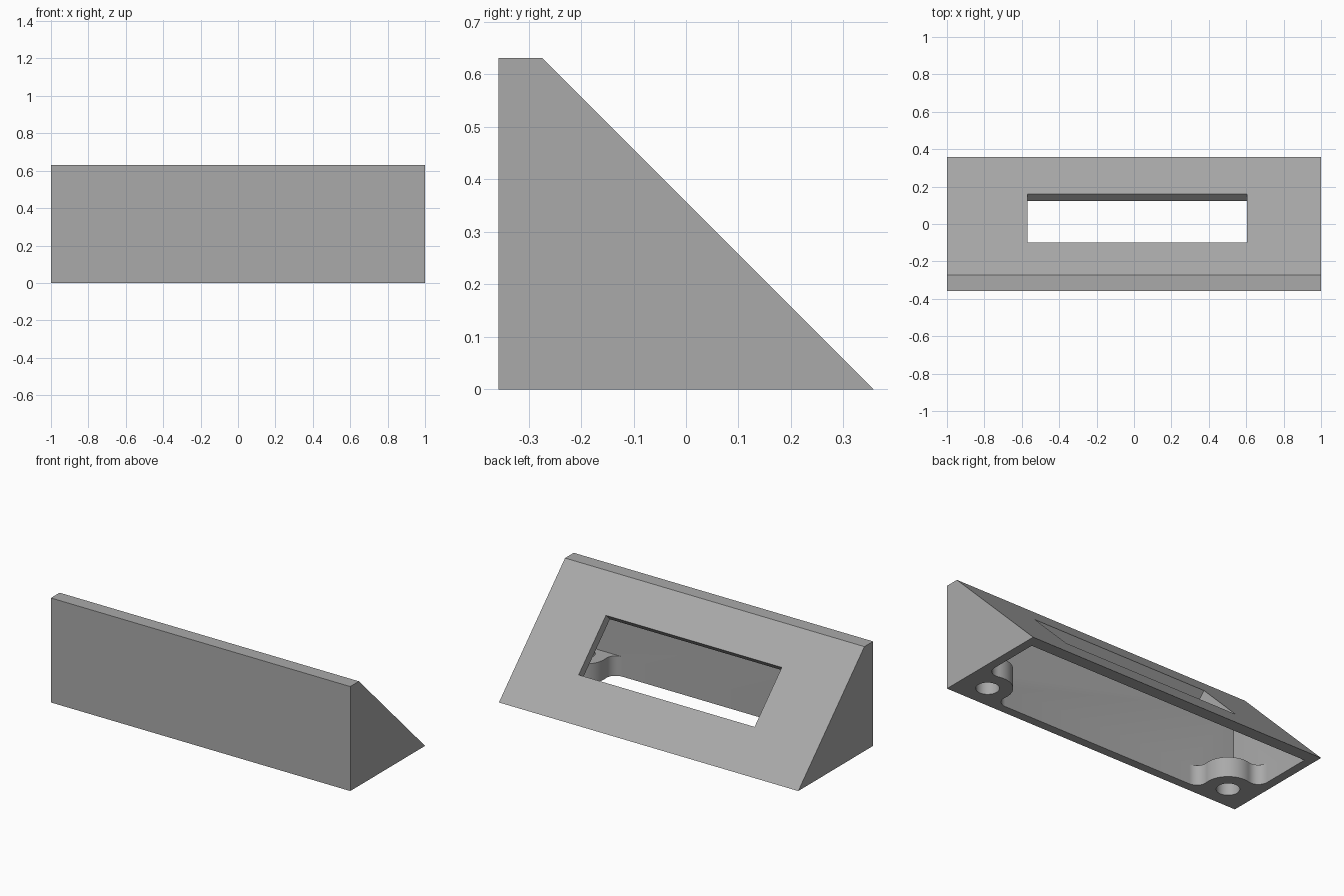
import bpy, bmesh, math
from mathutils import Matrix, Vector

if "Cube" in bpy.data.objects:
    bpy.data.objects.remove(bpy.data.objects["Cube"])

WALL = 0.053
DEPTH = 0.357          # half depth
HEIGHT = 0.631
SLOPE_IN = DEPTH - WALL * math.sqrt(2)   # inner slope line: y + z = SLOPE_IN

grey = bpy.data.materials.new("mid grey")
grey.diffuse_color = (0.40, 0.40, 0.40, 1)
grey.use_nodes = True
grey.node_tree.nodes["Principled BSDF"].inputs["Base Color"].default_value = grey.diffuse_color


def prism(name, points, offset):
    """Extrude a closed outline of 3D points along an offset."""
    bm = bmesh.new()
    face = bm.faces.new([bm.verts.new(p) for p in points])
    top = bmesh.ops.extrude_face_region(bm, geom=[face])["geom"]
    bmesh.ops.translate(bm, vec=offset,
                        verts=[g for g in top if isinstance(g, bmesh.types.BMVert)])
    bmesh.ops.recalc_face_normals(bm, faces=bm.faces)
    mesh = bpy.data.meshes.new(name)
    bm.to_mesh(mesh)
    bm.free()
    ob = bpy.data.objects.new(name, mesh)
    bpy.context.collection.objects.link(ob)
    return ob


def subtract(target, cutter):
    """Cut one solid from another and discard the cutter."""
    mod = target.modifiers.new("cut", "BOOLEAN")
    mod.operation, mod.solver, mod.object = "DIFFERENCE", "EXACT", cutter
    bpy.context.view_layer.objects.active = target
    bpy.ops.object.modifier_apply(modifier=mod.name)
    bpy.data.objects.remove(cutter)


def arc(cx, cy, r, a0, a1, n):
    return [(cx + r * math.cos(a0 + (a1 - a0) * i / n),
             cy + r * math.sin(a0 + (a1 - a0) * i / n)) for i in range(n + 1)]


# Wedge body
body = prism("wedge_housing", [(-1, -DEPTH, 0), (-1, DEPTH, 0),
                               (-1, DEPTH - HEIGHT, HEIGHT), (-1, -DEPTH, HEIGHT)], (2, 0, 0))

# Hollow, open at the bottom
xi, yi, zi = 1 - WALL, -DEPTH + WALL, HEIGHT - WALL
cavity = prism("cavity", [(-xi, yi, -0.1), (-xi, SLOPE_IN, -0.1), (-xi, SLOPE_IN, 0),
                          (-xi, SLOPE_IN - zi, zi), (-xi, yi, zi)], (2 * xi, 0, 0))

# Screw bosses in the two front corners, blended into the walls
R, F, HOLE, BOSS_H = 0.136, 0.061, 0.063, 0.12
cu, cv = 0.112, 0.087              # boss centre from the inner side and front walls
du = math.sqrt((R + F) ** 2 - (cv - F) ** 2)
dv = math.sqrt((R + F) ** 2 - (cu - F) ** 2)
a_front = math.atan2(F - cv, du)   # direction from boss centre to each fillet centre
a_side = math.atan2(dv, F - cu)
outline = [(-0.03, -0.03), (cu + du, -0.03)]
outline += arc(cu + du, F, F, -math.pi / 2, a_front - math.pi, 8)
outline += arc(cu, cv, R, a_front, a_side, 24)[1:-1]
outline += arc(F, cv + dv, F, a_side - math.pi, -math.pi, 8)
outline += [(-0.03, cv + dv)]
for side in (-1, 1):
    boss = prism("boss", [(side * (xi - u), yi + v, -0.2) for u, v in outline],
                 (0, 0, 0.2 + BOSS_H))
    subtract(cavity, boss)
subtract(body, cavity)

# Screw holes through the bosses
for side in (-1, 1):
    ring = arc(side * (xi - cu), yi + cv, HOLE, 0, 2 * math.pi, 32)[:-1]
    subtract(body, prism("hole", [(x, y, -0.1) for x, y in ring], (0, 0, 0.3)))

# Display window, cut square to the slope
x0, x1, y0, y1 = -0.57, 0.605, -0.10, 0.16
n = Vector((0, 1, 1)).normalized()
corners = [Vector((x, y, DEPTH - y)) + n * 0.05
           for x, y in ((x0, y0), (x1, y0), (x1, y1), (x0, y1))]
subtract(body, prism("window", corners, -n * 0.13))

# Finish
body.data.materials.clear()
body.data.materials.append(grey)
for p in body.data.polygons:
    p.material_index = 0
bpy.ops.object.select_all(action="DESELECT")
body.select_set(True)
bpy.context.view_layer.objects.active = body
bpy.ops.object.shade_smooth_by_angle(angle=math.radians(30))
